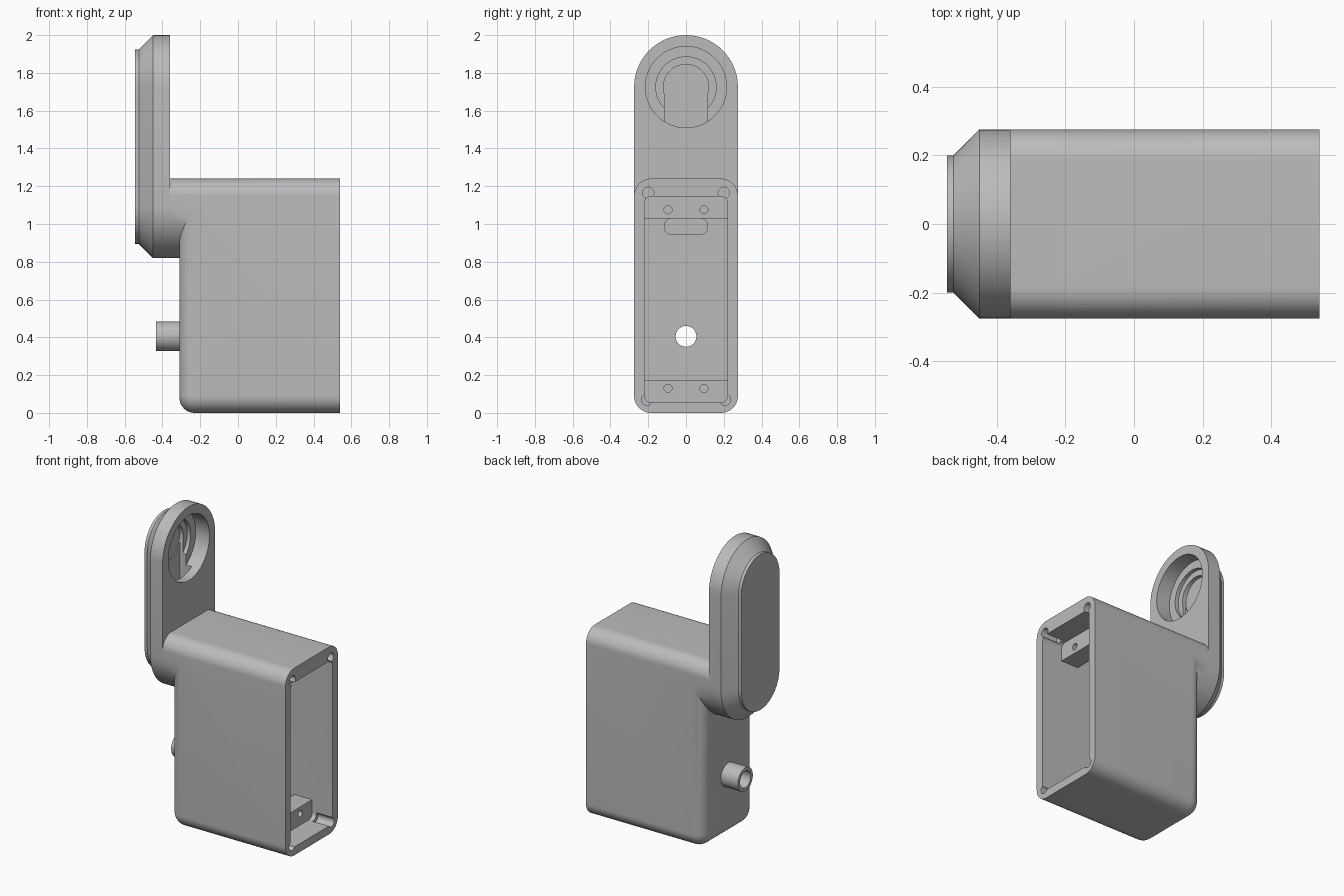
import bpy, bmesh, math

cube = bpy.data.objects.get("Cube")
if cube:
    bpy.data.objects.remove(cube, do_unlink=True)

grey = bpy.data.materials.new("plain grey")
grey.use_nodes = True
grey.diffuse_color = (0.5, 0.5, 0.5, 1)
grey.node_tree.nodes["Principled BSDF"].inputs["Base Color"].default_value = (0.5, 0.5, 0.5, 1)


def outline(w, z0, z1, r_top, r_bot, y=0, n=14):
    """Rounded rectangle in the y-z plane, half width w."""
    pts = []
    for i, (sy, top) in enumerate(((1, True), (-1, True), (-1, False), (1, False))):
        r = r_top if top else r_bot
        cz = z1 - r if top else z0 + r
        for k in range(n + 1):
            a = (i + k / n) * math.pi / 2
            pts.append((y + sy * (w - r) + r * math.cos(a), cz + r * math.sin(a)))
    return pts


def disc(r, z, y=0):
    return outline(r, z - r, z + r, r, r, y)


def loft(name, rings):
    """Solid through (x, outline) sections."""
    bm = bmesh.new()
    loops = [[bm.verts.new((x, y, z)) for y, z in pts] for x, pts in rings]
    count = len(loops[0])
    for a, b in zip(loops, loops[1:]):
        for i in range(count):
            j = (i + 1) % count
            bm.faces.new((a[i], a[j], b[j], b[i]))
    bm.faces.new(loops[0])
    bm.faces.new(loops[-1])
    bmesh.ops.remove_doubles(bm, verts=bm.verts, dist=1e-5)
    bmesh.ops.recalc_face_normals(bm, faces=bm.faces)
    mesh = bpy.data.meshes.new(name)
    bm.to_mesh(mesh)
    bm.free()
    mesh.materials.append(grey)
    ob = bpy.data.objects.new(name, mesh)
    bpy.context.collection.objects.link(ob)
    return ob


def prism(name, x0, x1, pts):
    return loft(name, [(x0, pts), (x1, pts)])


def combine(target, tool, operation):
    bpy.context.view_layer.objects.active = target
    mod = target.modifiers.new("combine", "BOOLEAN")
    mod.operation = operation
    mod.solver = "EXACT"
    mod.object = tool
    bpy.ops.object.modifier_apply(modifier=mod.name)
    bpy.data.objects.remove(tool, do_unlink=True)


def smooth(ob):
    bpy.ops.object.select_all(action="DESELECT")
    ob.select_set(True)
    bpy.context.view_layer.objects.active = ob
    bpy.ops.object.shade_smooth_by_angle(angle=math.radians(30))


W = 0.275            # half width of case and arm
BACK, OPEN = -0.31, 0.54
EYE = 1.725          # height of the arm's upper bore

# Case with rounded back edges
edge = 0.08
sections = [(OPEN, outline(W, 0, 1.24, 0.09, 0.09))]
for k in range(11):
    a = k / 10 * math.pi / 2
    o = edge * (1 - math.cos(a))
    sections.append((BACK + edge * (1 - math.sin(a)),
                     outline(W - o, o, 1.24 - o, 0.09 - o, 0.09 - o)))
case = loft("case", sections)

# Neck, arm with bevelled back, and hose spout joined to the case
slab = outline(W, 0.82, 2.0, W, W)
small = outline(0.2, 0.895, 1.925, 0.2, 0.2)
combine(case, prism("neck", -0.36, -0.22, outline(W, 0.82, 1.24, 0.09, W)), "UNION")
combine(case, loft("arm", [(-0.36, slab), (-0.45, slab), (-0.525, small)]), "UNION")
combine(case, prism("spout", -0.435, -0.27, disc(0.078, 0.405)), "UNION")

# Hollow interior, cable slot and channel, spout bore
cuts = [
    prism("cavity", -0.25, 0.6, outline(0.22, 0.055, 1.145, 0.035, 0.035)),
    prism("cable_slot", -0.47, -0.2, outline(0.115, 0.945, 1.03, 0.04, 0.04)),
    prism("cable_channel", -0.505, -0.42, outline(0.115, 0.945, EYE + 0.115, 0.115, 0.04)),
    prism("spout_bore", -0.5, -0.2, disc(0.055, 0.405)),
]
# Stepped bore in the arm
for r, depth in ((0.215, -0.46), (0.16, -0.485), (0.12, -0.512)):
    cuts.append(prism("bore", depth, -0.3, disc(r, EYE)))
# Cover screw holes in the rim
for side in (-1, 1):
    for y, z in ((0.2, 1.165), (0.206, 0.07)):
        cuts.append(prism("rim_hole", 0.42, 0.6, disc(0.03, z, side * y)))
for cut in cuts:
    combine(case, cut, "DIFFERENCE")
smooth(case)

# Cover plate on the back of the arm
smooth(prism("arm_cover", -0.545, -0.525, small))

# Mounting blocks inside the case, each with two screw holes
for name, z0, z1, hole in (("upper_block", 1.03, 1.16, 1.075),
                           ("lower_block", 0.04, 0.175, 0.13)):
    block = prism(name, 0.26, 0.39, outline(0.23, z0, z1, 0.002, 0.002))
    for side in (-1, 1):
        combine(block, prism("screw_hole", 0.3, 0.5, disc(0.021, hole, side * 0.095)), "DIFFERENCE")
    smooth(block)
